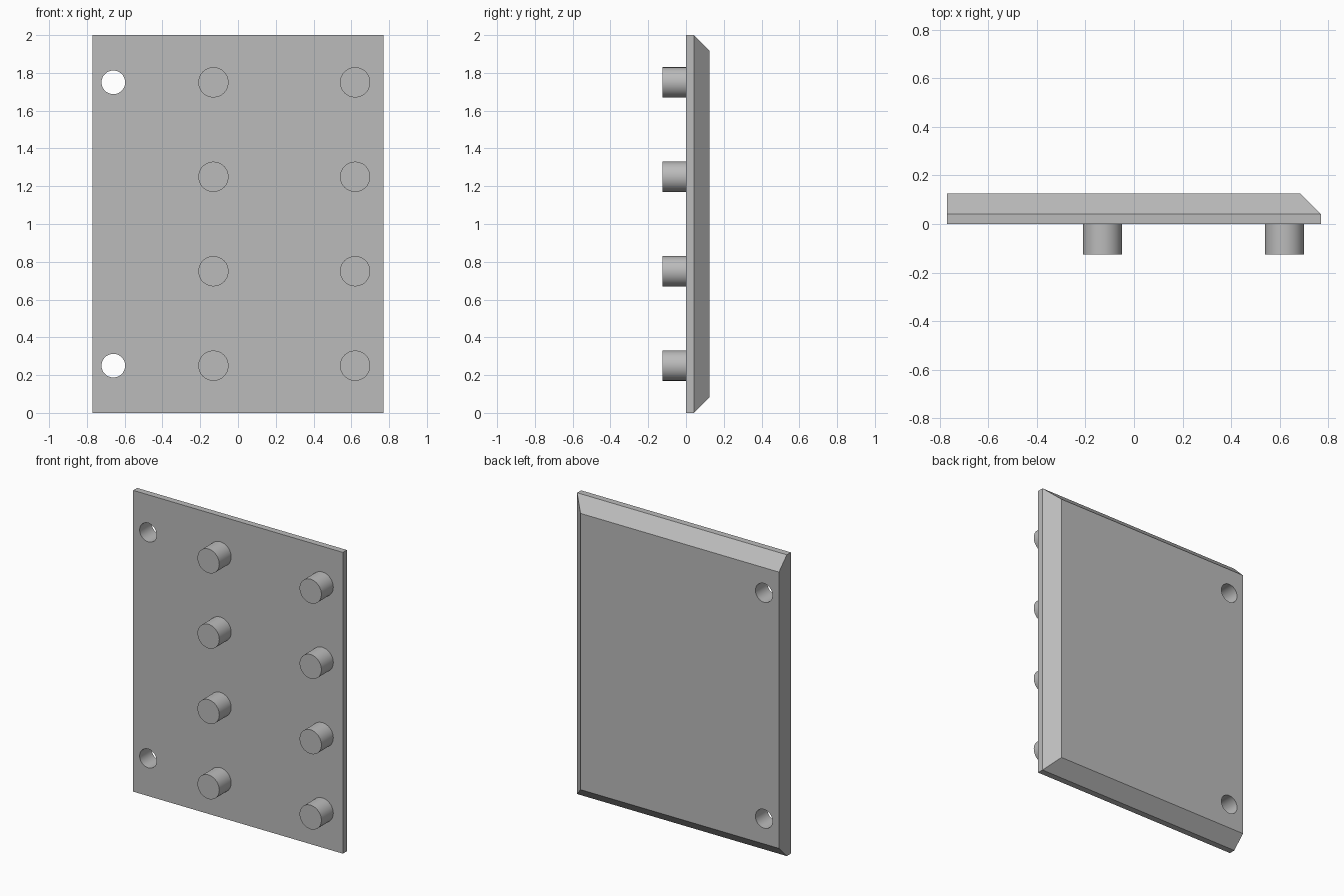
import bpy
import bmesh
import math
from mathutils import Matrix

cube = bpy.data.objects.get("Cube")
if cube:
    bpy.data.objects.remove(cube, do_unlink=True)

HALF_W, HEIGHT, DEPTH, LIP = 0.77, 2.0, 0.125, 0.042
CHAMFER = DEPTH - LIP

# Single plain grey
grey = bpy.data.materials.new("plain grey")
grey.use_nodes = True
colour = (0.5, 0.5, 0.5, 1)
grey.diffuse_color = colour
grey.node_tree.nodes["Principled BSDF"].inputs["Base Color"].default_value = colour


def make_object(name, bm):
    bmesh.ops.recalc_face_normals(bm, faces=bm.faces)
    mesh = bpy.data.meshes.new(name)
    bm.to_mesh(mesh)
    bm.free()
    mesh.materials.append(grey)
    obj = bpy.data.objects.new(name, mesh)
    bpy.context.collection.objects.link(obj)
    return obj


def cylinder(name, x, z, radius, y0, y1):
    bm = bmesh.new()
    place = Matrix.Translation((x, (y0 + y1) / 2, z)) @ Matrix.Rotation(math.pi / 2, 4, "X")
    bmesh.ops.create_cone(bm, cap_ends=True, segments=48, radius1=radius,
                          radius2=radius, depth=y1 - y0, matrix=place)
    return make_object(name, bm)


def smooth(obj):
    bpy.ops.object.select_all(action="DESELECT")
    obj.select_set(True)
    bpy.context.view_layer.objects.active = obj
    bpy.ops.object.shade_smooth_by_angle(angle=math.radians(30))


# Plate: rectangular outlines lofted front to back, chamfered on three edges
bm = bmesh.new()
rings = []
for y, inset in ((0, 0), (LIP, 0), (DEPTH, CHAMFER)):
    right = HALF_W - inset
    corners = ((-HALF_W, inset), (right, inset), (right, HEIGHT - inset), (-HALF_W, HEIGHT - inset))
    rings.append([bm.verts.new((x, y, z)) for x, z in corners])
for a, b in zip(rings, rings[1:]):
    for i in range(4):
        j = (i + 1) % 4
        bm.faces.new((a[i], a[j], b[j], b[i]))
bm.faces.new(rings[0])
bm.faces.new(rings[-1])
plate = make_object("plate", bm)

# Two through holes near the square edge
for label, z in (("lower", 0.25), ("upper", 1.75)):
    cutter = cylinder(label + "_hole_cutter", -0.66, z, 0.0625, -0.1, 0.3)
    cutter.hide_render = True
    mod = plate.modifiers.new(label + "_hole", "BOOLEAN")
    mod.object = cutter
    mod.operation = "DIFFERENCE"
    mod.solver = "EXACT"
    bpy.context.view_layer.objects.active = plate
    bpy.ops.object.modifier_apply(modifier=mod.name)
    bpy.data.objects.remove(cutter, do_unlink=True)
smooth(plate)

# Two columns of four pegs on the front
for column, x in (("middle", -0.13), ("edge", 0.62)):
    for row in range(4):
        peg = cylinder(f"{column}_peg_{row + 1}", x, 0.25 + 0.5 * row, 0.08, -DEPTH, 0)
        smooth(peg)
